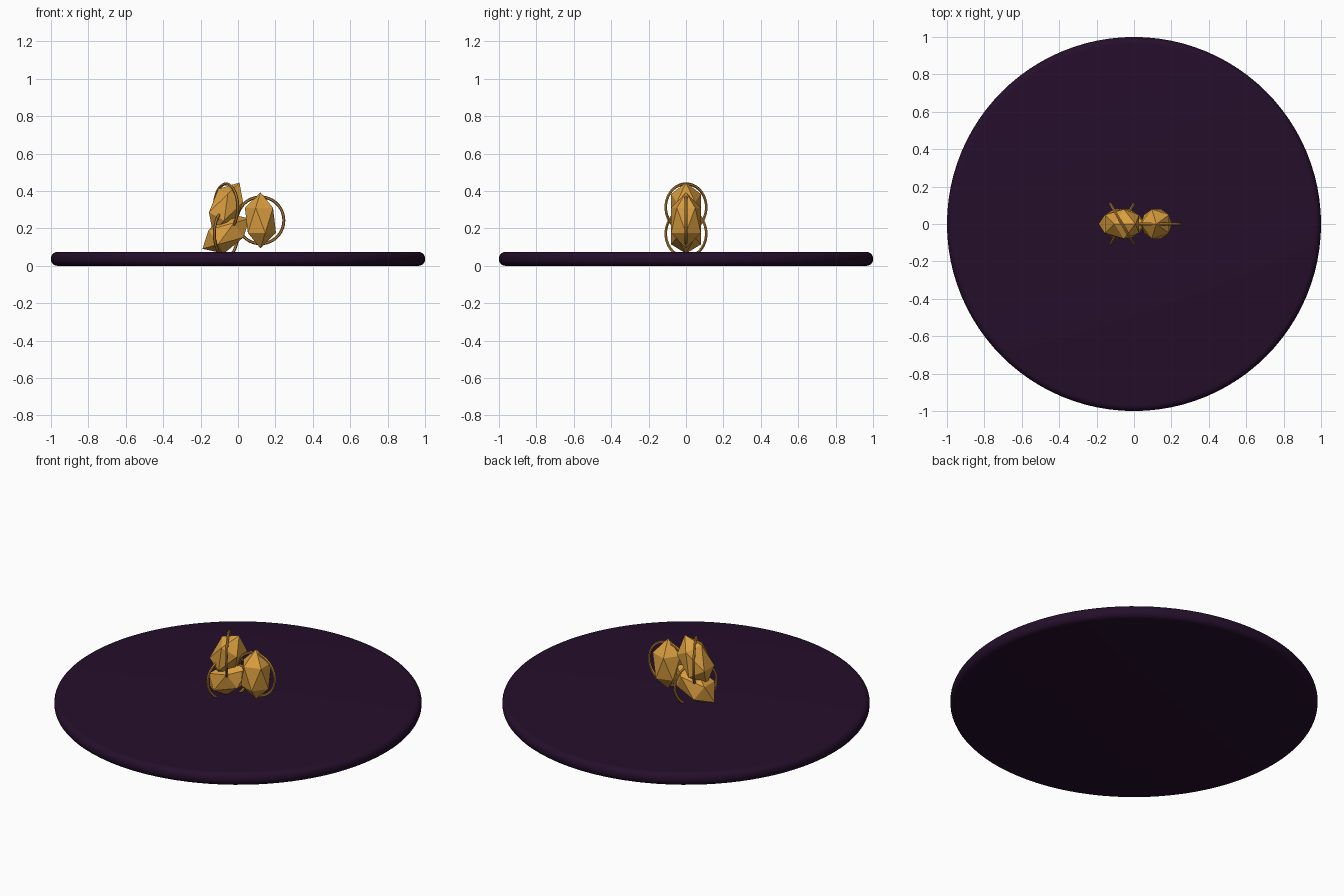
import bpy
import math
from mathutils import Matrix

if "Cube" in bpy.data.objects:
    bpy.data.objects.remove(bpy.data.objects["Cube"], do_unlink=True)


def make_material(name, colour):
    mat = bpy.data.materials.new(name)
    mat.use_nodes = True
    mat.diffuse_color = (*colour, 1)
    mat.node_tree.nodes["Principled BSDF"].inputs["Base Color"].default_value = (*colour, 1)
    return mat


gold = make_material("amber gold", (0.70, 0.34, 0.05))
bronze = make_material("bronze", (0.48, 0.23, 0.04))
purple = make_material("dark purple", (0.018, 0.0045, 0.024))


def finish(name, mat):
    obj = bpy.context.object
    obj.name = name
    obj.data.materials.append(mat)
    return obj


# Round base with a softly rounded rim
HEIGHT = 0.074
bpy.ops.mesh.primitive_cylinder_add(vertices=96, radius=1, depth=HEIGHT,
                                    location=(0, 0, HEIGHT / 2))
base = finish("base_disc", purple)
bevel = base.modifiers.new("rounded rim", "BEVEL")
bevel.width = 0.034
bevel.segments = 6
bevel.limit_method = "ANGLE"
bpy.ops.object.modifier_apply(modifier=bevel.name)
bpy.ops.object.shade_smooth_by_angle(angle=math.radians(35))


# Stretched crystal leaning towards +x, circled by an upright ring
def crystal(label, x, z, lean, ring_turn):
    bpy.ops.mesh.primitive_ico_sphere_add(subdivisions=1, radius=1)
    gem = finish(label + "_crystal", gold)
    shape = Matrix.Diagonal((0.093, 0.093, 0.15, 1)) @ Matrix.Rotation(math.pi, 4, "Z")
    gem.data.transform(Matrix.Rotation(lean, 4, "Y") @ shape)
    gem.location = (x, 0, z)

    bpy.ops.mesh.primitive_torus_add(major_radius=0.125, minor_radius=0.008,
                                     major_segments=48, minor_segments=6,
                                     location=(x, 0, z),
                                     rotation=(math.pi / 2, 0, math.radians(ring_turn)))
    finish(label + "_ring", bronze)


crystal("left", 0.12, 0.243, 0, 0)
crystal("upper", -0.064, 0.313, 0.5, -60)
crystal("lower", -0.064, 0.172, 1.0, 60)
